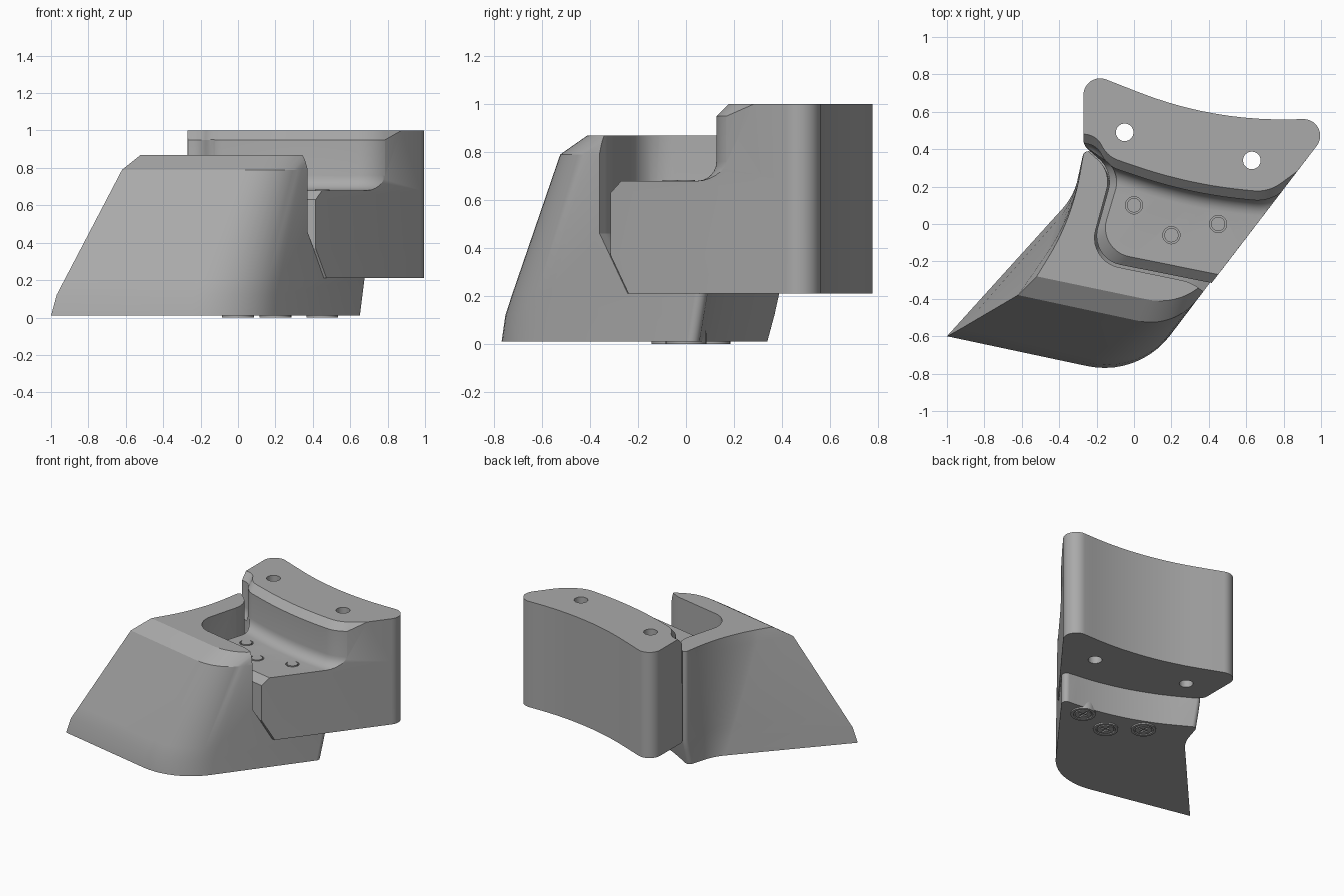
import bpy, bmesh, math
from mathutils import Vector

if "Cube" in bpy.data.objects:
    bpy.data.objects.remove(bpy.data.objects["Cube"])

GREY = (0.4, 0.4, 0.4, 1)
mat = bpy.data.materials.new("plain grey")
mat.use_nodes = True
mat.diffuse_color = GREY
mat.node_tree.nodes["Principled BSDF"].inputs["Base Color"].default_value = GREY


def rounded(points, steps=10):
    """Outline with circular corners; each point is x, y, tangent length."""
    out = []
    n = len(points)
    for i, (x, y, r) in enumerate(points):
        p = Vector((x, y))
        if not r:
            out.append(p)
            continue
        da = (Vector(points[i - 1][:2]) - p).normalized()
        dc = (Vector(points[(i + 1) % n][:2]) - p).normalized()
        w = math.sin(da.angle(dc) / 2)
        a, c = p + da * r, p + dc * r
        for k in range(steps + 1):
            t = k / steps
            u = 1 - t
            m = 2 * w * t * u
            out.append((a * u * u + p * m + c * t * t) / (u * u + m + t * t))
    return out


def finish(bm, name):
    bmesh.ops.recalc_face_normals(bm, faces=bm.faces)
    me = bpy.data.meshes.new(name)
    bm.to_mesh(me)
    bm.free()
    ob = bpy.data.objects.new(name, me)
    bpy.context.collection.objects.link(ob)
    me.materials.append(mat)
    return ob


def loft(name, sections):
    """Solid through a stack of (height, outline) sections."""
    bm = bmesh.new()
    rings = [[bm.verts.new((p.x, p.y, z)) for p in rounded(pts)] for z, pts in sections]
    n = len(rings[0])
    for lo, hi in zip(rings, rings[1:]):
        for i in range(n):
            j = (i + 1) % n
            bm.faces.new((lo[i], lo[j], hi[j], hi[i]))
    caps = [bm.faces.new(rings[0][::-1]), bm.faces.new(rings[-1])]
    bmesh.ops.triangulate(bm, faces=caps)
    return finish(bm, name)


def rod(name, x, y, z0, z1, r0, r1=None, sides=32):
    bm = bmesh.new()
    bmesh.ops.create_cone(bm, cap_ends=True, segments=sides, radius1=r0,
                          radius2=r0 if r1 is None else r1, depth=z1 - z0)
    bmesh.ops.translate(bm, verts=bm.verts, vec=(x, y, (z0 + z1) / 2))
    return finish(bm, name)


def bar(name, x, y, z0, z1, sx, sy):
    bm = bmesh.new()
    bmesh.ops.create_cube(bm, size=1)
    bmesh.ops.scale(bm, verts=bm.verts, vec=(sx, sy, z1 - z0))
    bmesh.ops.translate(bm, verts=bm.verts, vec=(x, y, (z0 + z1) / 2))
    return finish(bm, name)


def apply_mods(ob):
    dg = bpy.context.evaluated_depsgraph_get()
    me = bpy.data.meshes.new_from_object(ob.evaluated_get(dg))
    ob.modifiers.clear()
    ob.data = me


def cut(ob, cutters):
    for c in cutters:
        m = ob.modifiers.new("cut", "BOOLEAN")
        m.operation = "DIFFERENCE"
        m.solver = "EXACT"
        m.object = c
        c.hide_render = True
    bpy.context.view_layer.update()
    apply_mods(ob)
    for c in cutters:
        bpy.data.objects.remove(c)


# Wedge base: sloped front, curved left flank, straight diagonal right side
def base_outline(z, a, b, back, e):
    k = 0.2 * z
    return z, [(*a, 0), b, (0.68 + 0.61 * k, 0.05 + 0.79 * k, 0.06),
               (0.2, 0.14 + back, 0.38), (-0.265, 0.405 + back, 0.04), e]


base = loft("wedge_base", [
    base_outline(0.01, (-1, -0.6), (0.025, -0.818, 0.28), -0.05, (-0.33, 0.14, 0.08)),
    base_outline(0.12, (-0.97, -0.585), (0.035, -0.803, 0.28), -0.02, (-0.33, 0.12, 0.1)),
    base_outline(0.21, (-0.923, -0.558), (0.06, -0.772, 0.27), 0, (-0.33, 0.11, 0.12)),
    base_outline(0.79, (-0.62, -0.38), (0.22, -0.56, 0.2), 0, (-0.33, 0.04, 0.25)),
    base_outline(0.87, (-0.52, -0.28), (0.27, -0.445, 0.2), 0, (-0.33, 0.03, 0.25)),
])


# Pocket that receives the block
def pocket(z, dx, dy):
    return z, [(0.385 + dx, -0.37 + dy, 0), (1.4, -0.37 + dy, 0), (1.4, 1.2, 0),
               (-0.6, 1.2, 0), (-0.6, 0.6, 0), (-0.28, 0.42, 0.03),
               (-0.12, 0.28, 0.1), (-0.25 + dx, -0.197 + dy, 0.17),
               (0.3 + dx, -0.31 + dy, 0.05)]


cut(base, [loft("pocket_cutter", [pocket(0.21, 0.09, 0.115), pocket(0.46, 0, 0),
                                  pocket(1.2, 0, 0)])])


# Stepped block with a concave back
def block_outline(z, s, q=0):
    return z, [(0.415 + 0.78 * s, -0.315 + s, 0), (1.09, 0.565, 0.185),
               (0.42, 0.55, 0.42), (-0.27, 0.82, 0.13), (-0.27, 0.42, 0.03),
               (-0.11 + q, 0.28, 0.1), (-0.24 + s, -0.185 + s, 0.17)]


block = loft("stepped_block", [
    block_outline(0.21, 0.075), block_outline(0.37, 0), block_outline(0.63, 0),
    block_outline(0.68, 0.045, 0.04), block_outline(1.0, 0.045, 0.04)])


# Shelf: filleted foot and chamfered top along the curved riser
def riser(z, s):
    return z, [(-0.5, -0.7, 0), (1.0, -0.7, 0), (1.0, 0.325 + s, 0),
               (0.72, 0.12 + s, 0.08), (0.3, 0.16 + s, 0.3),
               (-0.14, 0.31 + s, 0.06), (-0.2, 0.42 + s, 0.05), (-0.5, 0.47 + s, 0)]


R = 0.08
fillet = [riser(0.68 + R * (1 - math.cos(a)), -R * (1 - math.sin(a)))
          for a in [math.pi / 2 * i / 6 for i in range(7)]]
SCREWS = [(0, 0.1), (0.2, -0.06), (0.45, 0)]
cutters = [loft("shelf_cutter", fillet + [riser(0.95, 0), riser(1.05, 0.1)])]
cutters += [rod("hole_cutter", x, y, 0, 1.2, 0.047) for x, y in [(-0.05, 0.49), (0.63, 0.34)]]
cutters += [rod("screw_hole_cutter", x, y, 0.3, 0.9, 0.046) for x, y in SCREWS]
cut(block, cutters)

# Screws: shank tips at the shelf, slotted heads under the base
parts = [base, block]
for i, (x, y) in enumerate(SCREWS):
    parts.append(rod(f"screw_shank_{i + 1}", x, y, 0.15, 0.684, 0.038))
    head = rod(f"screw_head_{i + 1}", x, y, 0, 0.06, 0.085)
    groove = rod("groove_cutter", x, y, -0.01, 0.012, 0.066)
    cut(groove, [rod("groove_core", x, y, -0.1, 0.1, 0.056)])
    cut(head, [groove, bar("slot_a", x, y, -0.01, 0.03, 0.08, 0.014),
               bar("slot_b", x, y, -0.01, 0.03, 0.014, 0.08)])
    parts.append(head)

# Smooth curved walls, crisp edges
for ob in bpy.context.view_layer.objects:
    ob.select_set(ob in parts)
bpy.context.view_layer.objects.active = base
bpy.ops.object.shade_smooth_by_angle(angle=math.radians(25))
